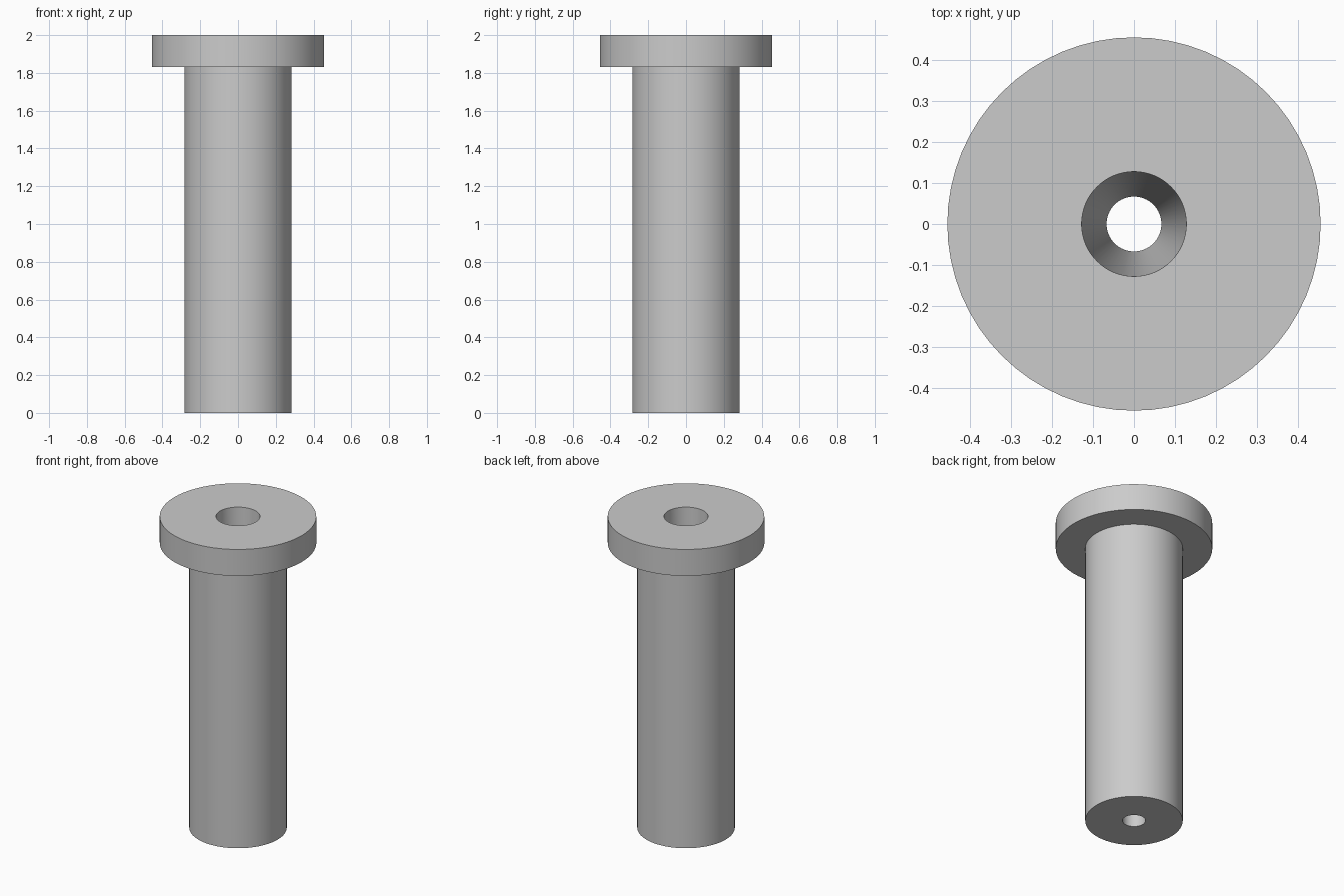
import bpy
import bmesh
import math

cube = bpy.data.objects.get("Cube")
if cube:
    bpy.data.objects.remove(cube, do_unlink=True)

SEGMENTS = 64

steel = bpy.data.materials.new("grey_steel")
steel.use_nodes = True
colour = (0.6, 0.6, 0.6, 1)
steel.diffuse_color = colour
steel.node_tree.nodes["Principled BSDF"].inputs["Base Color"].default_value = colour


def lathe(name, profile):
    """Revolve a closed (radius, height) profile around the z axis."""
    bm = bmesh.new()
    rings = []
    for r, z in profile:
        ring = []
        for i in range(SEGMENTS):
            a = math.tau * i / SEGMENTS
            ring.append(bm.verts.new((r * math.cos(a), r * math.sin(a), z)))
        rings.append(ring)
    for k, ring in enumerate(rings):
        above = rings[(k + 1) % len(rings)]
        for i in range(SEGMENTS):
            j = (i + 1) % SEGMENTS
            bm.faces.new((ring[i], ring[j], above[j], above[i]))
    bmesh.ops.recalc_face_normals(bm, faces=bm.faces)
    mesh = bpy.data.meshes.new(name)
    bm.to_mesh(mesh)
    bm.free()
    mesh.materials.append(steel)
    obj = bpy.data.objects.new(name, mesh)
    bpy.context.collection.objects.link(obj)
    bpy.ops.object.select_all(action="DESELECT")
    obj.select_set(True)
    bpy.context.view_layer.objects.active = obj
    bpy.ops.object.shade_smooth_by_angle(angle=math.radians(30))
    return obj


# Shaft, flange and the tapered bore running through both
lathe("flanged_bushing", [
    (0.067, 0), (0.284, 0),
    (0.284, 1.83), (0.456, 1.83),
    (0.456, 2), (0.128, 2),
])
